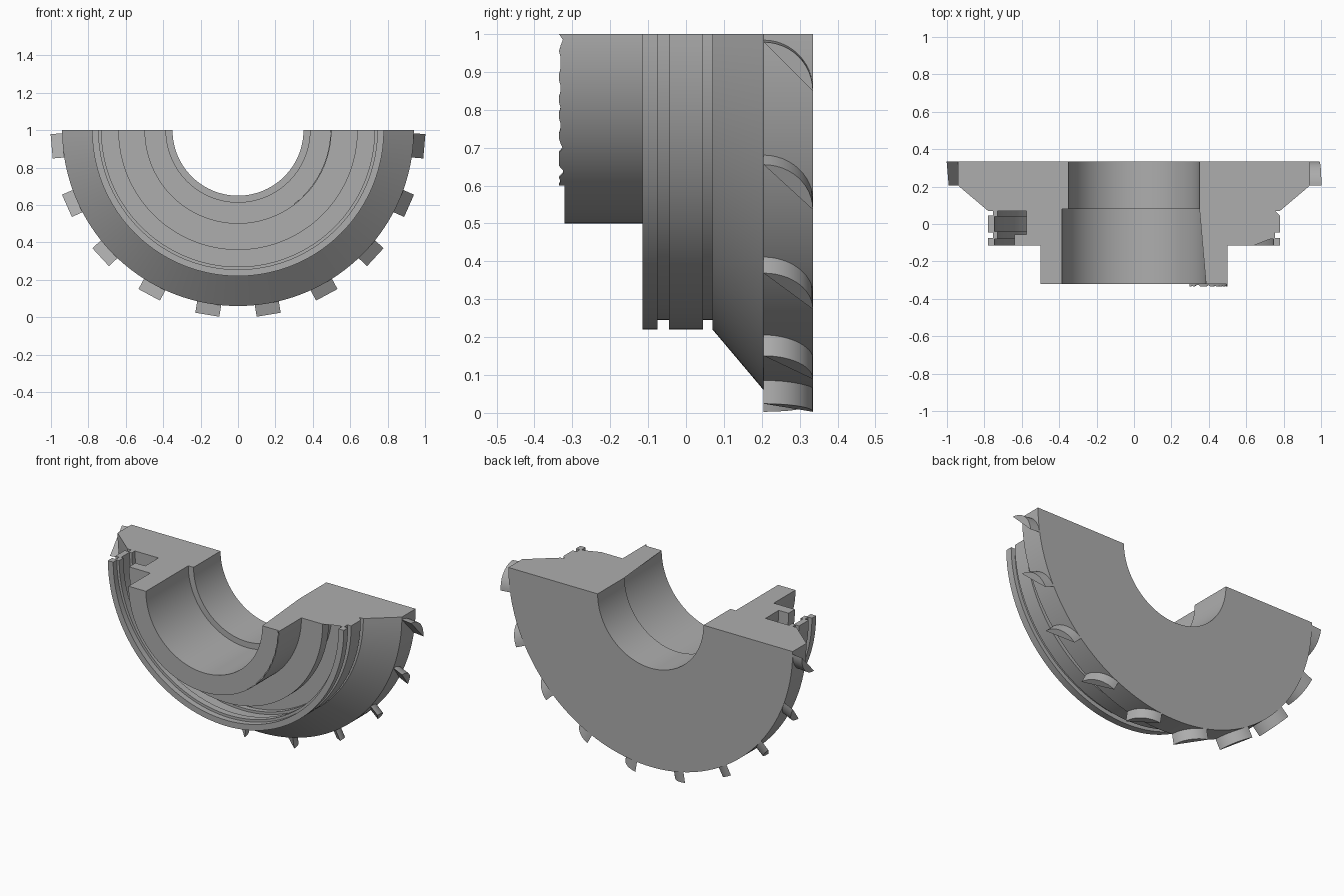
import bpy, bmesh, math, random
from mathutils import Vector

random.seed(4)
cube = bpy.data.objects.get("Cube")
if cube:
    bpy.data.objects.remove(cube)

steel = bpy.data.materials.new("machined_grey")
steel.use_nodes = True
grey = (0.42, 0.42, 0.42, 1)
steel.diffuse_color = grey
steel.node_tree.nodes["Principled BSDF"].inputs["Base Color"].default_value = grey


def polar(r, y, a):
    """Point at radius r and depth y; angle a is measured from straight down."""
    return Vector((r * math.sin(a), y, 1 - r * math.cos(a)))


def finish(bm, name):
    bmesh.ops.recalc_face_normals(bm, faces=bm.faces)
    mesh = bpy.data.meshes.new(name)
    bm.to_mesh(mesh)
    bm.free()
    mesh.materials.append(steel)
    ob = bpy.data.objects.new(name, mesh)
    bpy.context.collection.objects.link(ob)
    bpy.ops.object.select_all(action='DESELECT')
    ob.select_set(True)
    bpy.context.view_layer.objects.active = ob
    bpy.ops.object.shade_smooth_by_angle(angle=math.radians(25))
    return ob


def loft(sections, name):
    """Join matching closed sections with quads and cap both ends."""
    bm = bmesh.new()
    rings = [[bm.verts.new(p) for p in s] for s in sections]
    n = len(rings[0])
    for a, b in zip(rings, rings[1:]):
        for i in range(n):
            j = (i + 1) % n
            bm.faces.new((a[i], a[j], b[j], b[i]))
    caps = [bm.faces.new(rings[0]), bm.faces.new(rings[-1])]
    bmesh.ops.triangulate(bm, faces=caps)
    return finish(bm, name)


# Half ring body: stepped bore, hub, undercut pocket, grooved wall, cone, rim
profile = [
    (0.35, 0.335), (0.35, 0.08), (0.385, 0.08), (0.385, -0.32),
    (0.50, -0.32), (0.50, -0.115), (0.64, -0.115), (0.64, -0.055),
    (0.575, -0.055), (0.575, 0.07), (0.73, 0.07), (0.73, 0.04),
    (0.745, 0.04), (0.745, -0.04), (0.73, -0.04), (0.73, -0.08),
    (0.745, -0.08), (0.745, -0.115), (0.78, -0.115), (0.78, -0.075),
    (0.755, -0.075), (0.755, -0.045), (0.78, -0.045), (0.78, 0.045),
    (0.755, 0.045), (0.755, 0.07), (0.78, 0.07), (0.94, 0.205), (0.94, 0.335),
]
STEPS = 96
angles = [math.pi * (i / STEPS - 0.5) for i in range(STEPS + 1)]
loft([[polar(r, y, a) for r, y in profile] for a in angles], "half_ring_body")

# Rim teeth: quarter arcs closed by a slanted flat front
W, FRONT = 0.13, 0.205
arc = [(W * math.cos(t) - W / 2, FRONT + W * math.sin(t))
       for t in (math.pi / 2 * k / 12 for k in range(13))]
for k in range(10):
    a = math.radians((k - 4.5) * 18.9)
    out = Vector((math.sin(a), 0, -math.cos(a)))
    side = Vector((math.cos(a), 0, math.sin(a)))
    centre = Vector((0, 0, 1))
    loft([[centre + out * r + side * t + Vector((0, y, 0)) for t, y in arc]
          for r in (0.925, 1.0)], f"rim_tooth_{k + 1}")

# Thin ragged lip on the left part of the hub's front edge
lip = []
for i in range(31):
    a = math.radians(37 + 53 * i / 30)
    y = -0.335 + random.choice((0, 0, 0.004, 0.01))
    lip.append([polar(0.494, -0.318, a), polar(0.494, y, a),
                polar(0.50, y, a), polar(0.50, -0.318, a)])
loft(lip, "hub_ragged_lip")
